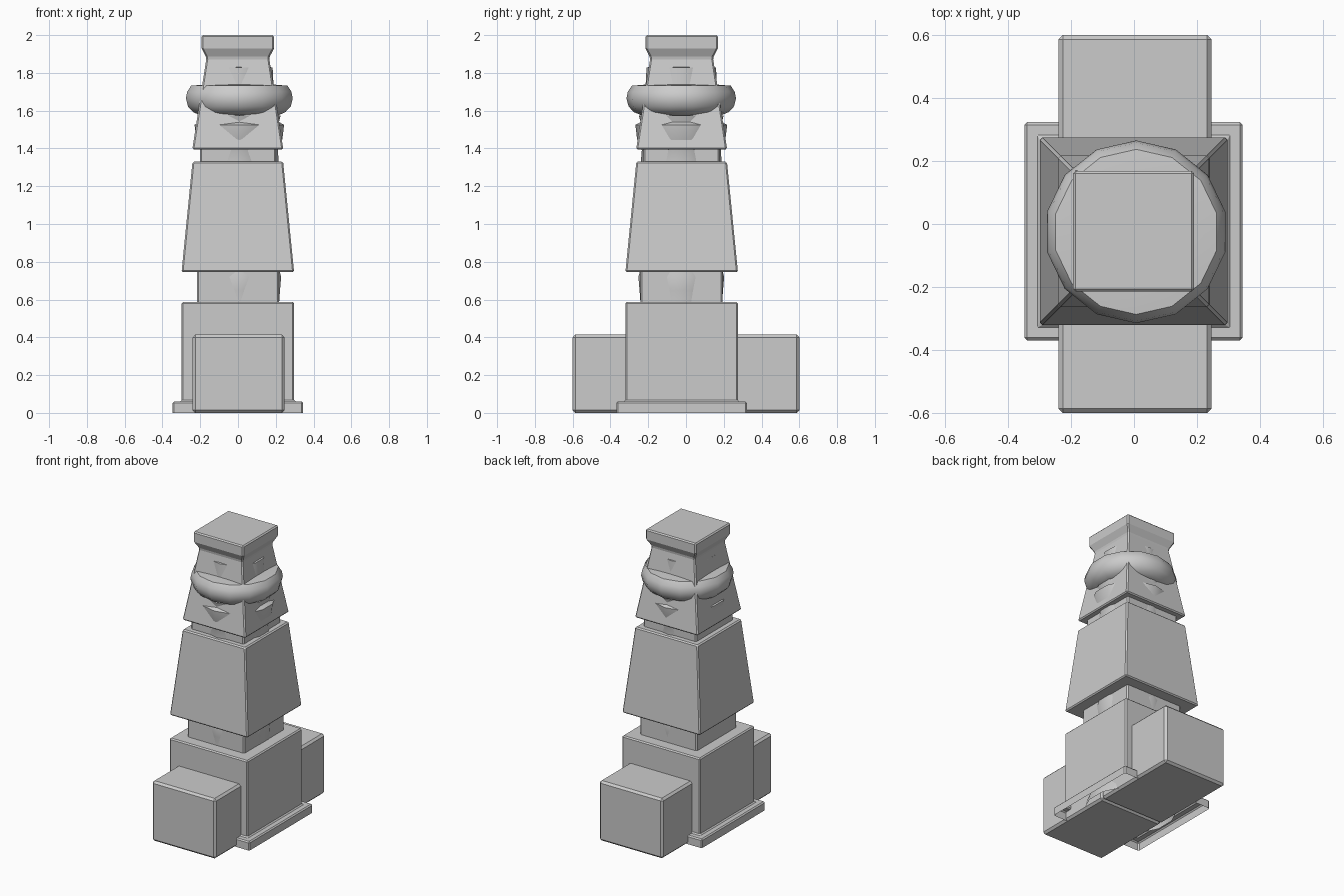
import bpy, bmesh, math

if "Cube" in bpy.data.objects:
    bpy.data.objects.remove(bpy.data.objects["Cube"])

CX, CY = 0.0, -0.023


def finish(name, bm, bevel=0.0, smooth=False):
    bmesh.ops.recalc_face_normals(bm, faces=bm.faces[:])
    mesh = bpy.data.meshes.new(name)
    bm.to_mesh(mesh)
    bm.free()
    ob = bpy.data.objects.new(name, mesh)
    bpy.context.collection.objects.link(ob)
    if bevel:
        mod = ob.modifiers.new("bevel", 'BEVEL')
        mod.width = bevel
        mod.segments = 1
        mod.limit_method = 'ANGLE'
    if smooth:
        bpy.ops.object.select_all(action='DESELECT')
        ob.select_set(True)
        bpy.context.view_layer.objects.active = ob
        bpy.ops.object.shade_smooth_by_angle(angle=math.radians(45))
    return ob


def loft(name, profile, sides, center, start, radial=1.0, bottom=True, **kw):
    """Stack regular polygon rings, given as (radius, z), into one solid."""
    bm = bmesh.new()
    rings = []
    for r, z in profile:
        ring = []
        for i in range(sides):
            a = start + 2 * math.pi * i / sides
            ring.append(bm.verts.new((center[0] + r * radial * math.cos(a),
                                      center[1] + r * radial * math.sin(a), z)))
        rings.append(ring)
    for a, b in zip(rings, rings[1:]):
        for i in range(sides):
            j = (i + 1) % sides
            bm.faces.new((a[i], a[j], b[j], b[i]))
    bm.faces.new(rings[-1])
    if bottom:
        bm.faces.new(rings[0][::-1])
    return finish(name, bm, **kw)


def square(name, profile, bottom=True):
    """Square section part, given as (half width, z)."""
    return loft(name, profile, 4, (CX - 0.001, CY), math.pi / 4,
                math.sqrt(2), bottom, bevel=0.008)


# Square tower, from the hollow plinth upwards
square("plinth", [(0.346, 0), (0.346, 0.06), (0.298, 0.06), (0.298, 0.587)], bottom=False)
square("lower_neck", [(0.217, 0.56), (0.217, 0.77)])
square("tapered_shaft", [(0.298, 0.745), (0.24, 1.33)])
square("upper_neck", [(0.201, 1.30), (0.201, 1.43)])
square("head", [(0.241, 1.395), (0.166, 1.88), (0.192, 1.93), (0.192, 2.0)])

# Front and back blocks, meeting under the plinth
for name, y0, y1 in (("front_block", -0.6, -0.02), ("back_block", -0.02, 0.6)):
    bm = bmesh.new()
    bmesh.ops.create_cube(bm, size=1)
    for v in bm.verts:
        v.co = (0.003 + v.co.x * 0.486, (y0 + y1) / 2 + v.co.y * (y1 - y0),
                0.207 + v.co.z * 0.414)
    finish(name, bm, bevel=0.014)

# Round turned core that pokes through the square walls
loft("turned_core",
     [(0.29, 0.01), (0.285, 0.05), (0.25, 0.12), (0.21, 0.5), (0.221, 0.65),
      (0.227, 0.72), (0.21, 0.78), (0.19, 1.2), (0.214, 1.33), (0.209, 1.39),
      (0.234, 1.45), (0.243, 1.525), (0.215, 1.54), (0.225, 1.575)],
     14, (0.007, -0.025), math.pi / 2, bottom=False, smooth=True)
loft("collar",
     [(0.21, 1.575), (0.25, 1.592), (0.279, 1.622), (0.29, 1.665), (0.283, 1.70),
      (0.262, 1.732), (0.19, 1.738)],
     14, (0.007, -0.025), math.pi / 2, smooth=True)
loft("core_top", [(0.189, 1.73), (0.184, 1.828), (0.15, 1.835)],
     14, (0.004, -0.025), math.pi / 2, smooth=True)
